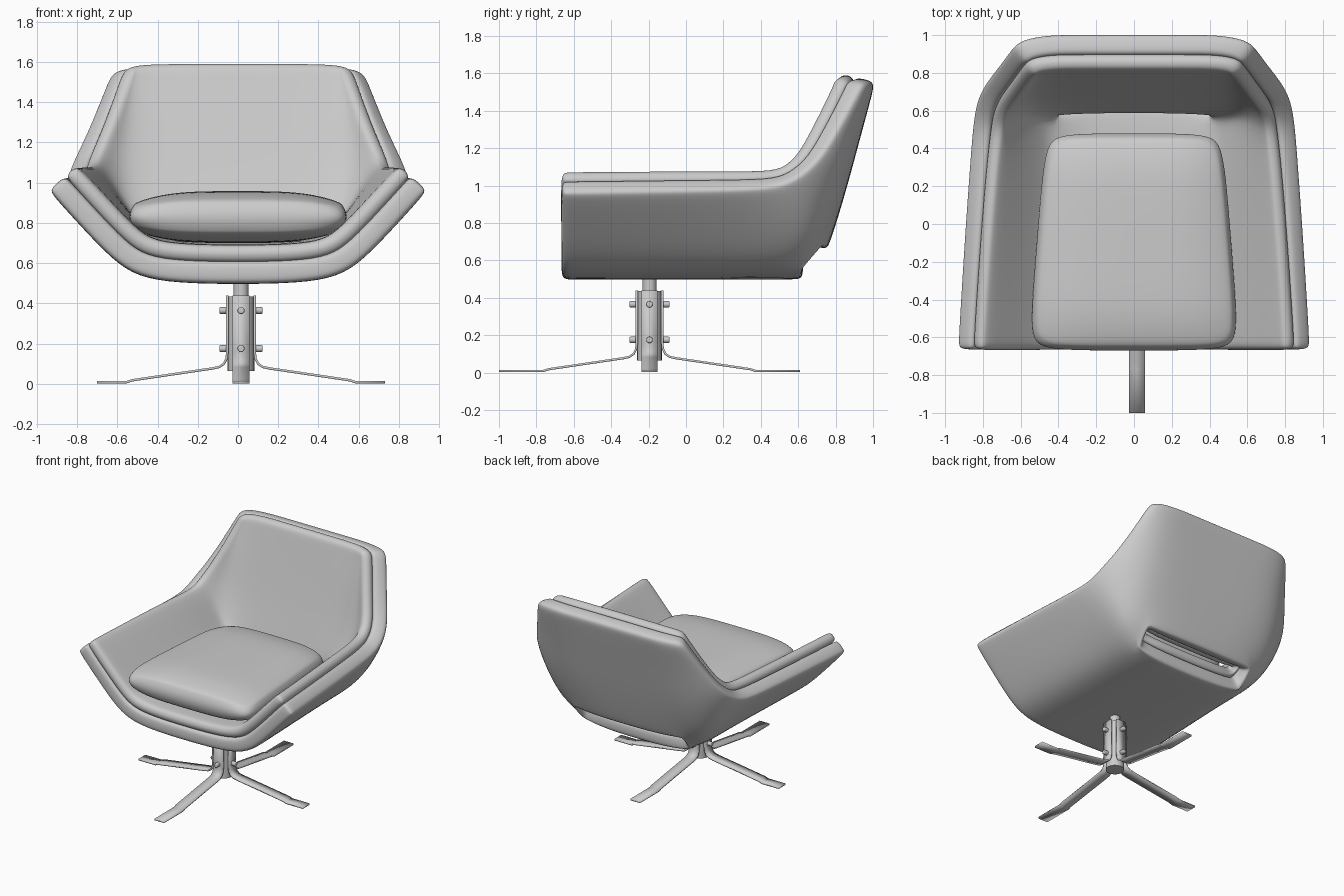
import bpy, bmesh, math
from mathutils import Matrix, Vector

if "Cube" in bpy.data.objects:
    bpy.data.objects.remove(bpy.data.objects["Cube"], do_unlink=True)

BASE = Vector((0.015, -0.195, 0))


def make(name, bm, angle=180):
    """Turn a bmesh into a smooth-shaded object."""
    mesh = bpy.data.meshes.new(name)
    bm.to_mesh(mesh)
    bm.free()
    ob = bpy.data.objects.new(name, mesh)
    bpy.context.collection.objects.link(ob)
    bpy.ops.object.select_all(action='DESELECT')
    ob.select_set(True)
    bpy.context.view_layer.objects.active = ob
    bpy.ops.object.shade_smooth_by_angle(angle=math.radians(angle))
    return ob


def subdivide(ob):
    mod = ob.modifiers.new("smooth", 'SUBSURF')
    mod.levels = mod.render_levels = 2


# Half cross-sections of the bucket, centre to rim, from seat front to back top
trough = [(0, .495), (.3, .5), (.5, .53), (.63, .62), (.785, .785), (.945, .96)]


def seat_section(y, narrow, lift):
    return [(x * (1 - narrow * z), y, z + lift * x * x) for x, z in trough]


sections = [
    seat_section(-.665, 0, 0),
    seat_section(-.55, .005, 0),
    seat_section(-.1, .035, .01),
    seat_section(.35, .07, .02),
    [(0, .625, .495), (.3, .625, .5), (.47, .625, .53), (.61, .61, .62), (.74, .58, .79), (.865, .53, 1)],
    [(0, .76, .655), (.3, .755, .655), (.47, .735, .665), (.63, .715, .74), (.76, .68, .91), (.845, .65, 1.08)],
    [(0, .85, .95), (.3, .85, .95), (.46, .845, .95), (.61, .83, .98), (.73, .79, 1.07), (.805, .73, 1.16)],
    [(0, .925, 1.23), (.28, .925, 1.23), (.44, .92, 1.23), (.57, .905, 1.24), (.665, .87, 1.27), (.735, .82, 1.31)],
    [(0, .99, 1.47), (.26, .99, 1.47), (.42, .99, 1.47), (.53, .98, 1.47), (.605, .96, 1.48), (.665, .92, 1.49)],
    [(0, 1.01, 1.555), (.25, 1.01, 1.555), (.41, 1.01, 1.555), (.5, 1, 1.555), (.57, .985, 1.555), (.635, .95, 1.55)],
]
SLOT_ROW = 4


def bucket(name, inset, thickness, width):
    """Loft the sections, leave the rear slot open, push inward and thicken."""
    bm = bmesh.new()
    rows = []
    for half in sections:
        full = [(-x, y, z) for x, y, z in half[:0:-1]] + half
        rows.append([bm.verts.new(p) for p in full])
    middle = len(trough) - 1
    for r in range(len(rows) - 1):
        for c in range(2 * middle):
            if r == SLOT_ROW and middle - 2 <= c < middle + 2:
                continue
            a, b = rows[r], rows[r + 1]
            bm.faces.new((a[c], a[c + 1], b[c + 1], b[c]))
    bm.normal_update()
    moves = [(v, v.normal * v.calc_shell_factor() * inset) for v in bm.verts]
    for v, move in moves:
        v.co += move
    ob = make(name, bm)
    solid = ob.modifiers.new("thickness", 'SOLIDIFY')
    solid.thickness, solid.offset, solid.use_even_offset = thickness, 1, True
    bevel = ob.modifiers.new("round_edges", 'BEVEL')
    bevel.width, bevel.segments = width, 2
    bevel.limit_method, bevel.angle_limit = 'ANGLE', math.radians(60)
    bevel.use_clamp_overlap = False
    subdivide(ob)
    return ob


bucket("outer_shell", 0, .115, .032)
padding = bucket("inner_padding", .105, .09, .036)
relax = padding.modifiers.new("soft_upholstery", 'SMOOTH')
relax.factor, relax.iterations = .5, 6

# Loose seat cushion: a tapered, domed pillow
bm = bmesh.new()
bmesh.ops.create_cube(bm, size=2)
bmesh.ops.subdivide_edges(bm, edges=bm.edges[:], cuts=7, use_grid_fill=True)
for v in bm.verts:
    x, y, z = v.co
    puff = (1 - .4 * abs(x) ** 4) * (1 - .3 * abs(y) ** 6)
    bulge = 1 - .06 * z * z
    corner = 1 - .05 * abs(x * y) ** 5
    v.co = (x * (.515 - .045 * y) * bulge * corner,
            -.095 + y * .575 * bulge * corner,
            .83 + z * .128 * puff)
subdivide(make("seat_cushion", bm))


def cylinder(name, radius, depth, matrix):
    bm = bmesh.new()
    bmesh.ops.create_cone(bm, cap_ends=True, segments=24, radius1=radius,
                          radius2=radius, depth=depth, matrix=matrix)
    return make(name, bm, 40)


# Swivel stem and hub
cylinder("swivel_stem", .037, .25, Matrix.Translation(BASE + Vector((0, 0, .41))))
cylinder("hub_column", .066, .37, Matrix.Translation(BASE + Vector((0, 0, .25))))

# Four bent strap legs, each bolted twice to the hub
strap = [(.068, .44), (.068, .16), (.072, .125), (.085, .1), (.108, .084),
         (.14, .077), (.54, .018), (.57, .008)]
for i, side in enumerate(("left", "rear", "right", "front")):
    reach = .805 if i % 2 else .715
    spin = Matrix.Translation(BASE) @ Matrix.Rotation(i * math.pi / 2, 4, 'Z')
    bm = bmesh.new()
    path = strap + [(reach, .008)]
    pairs = [[bm.verts.new(spin @ Vector((r, w, z))) for w in (-.042, .042)] for r, z in path]
    for a, b in zip(pairs, pairs[1:]):
        bm.faces.new((a[0], b[0], b[1], a[1]))
    leg = make(side + "_leg", bm, 40)
    solid = leg.modifiers.new("thickness", 'SOLIDIFY')
    solid.thickness, solid.offset = .012, 0
    for level, z in (("lower", .175), ("upper", .365)):
        turn = Matrix.Translation((.085, 0, z)) @ Matrix.Rotation(math.pi / 2, 4, 'Y')
        bolt = cylinder(f"{side}_{level}_bolt", .017, .045, spin @ turn)
        dome = bolt.modifiers.new("rounded_head", 'BEVEL')
        dome.width, dome.segments = .006, 3
